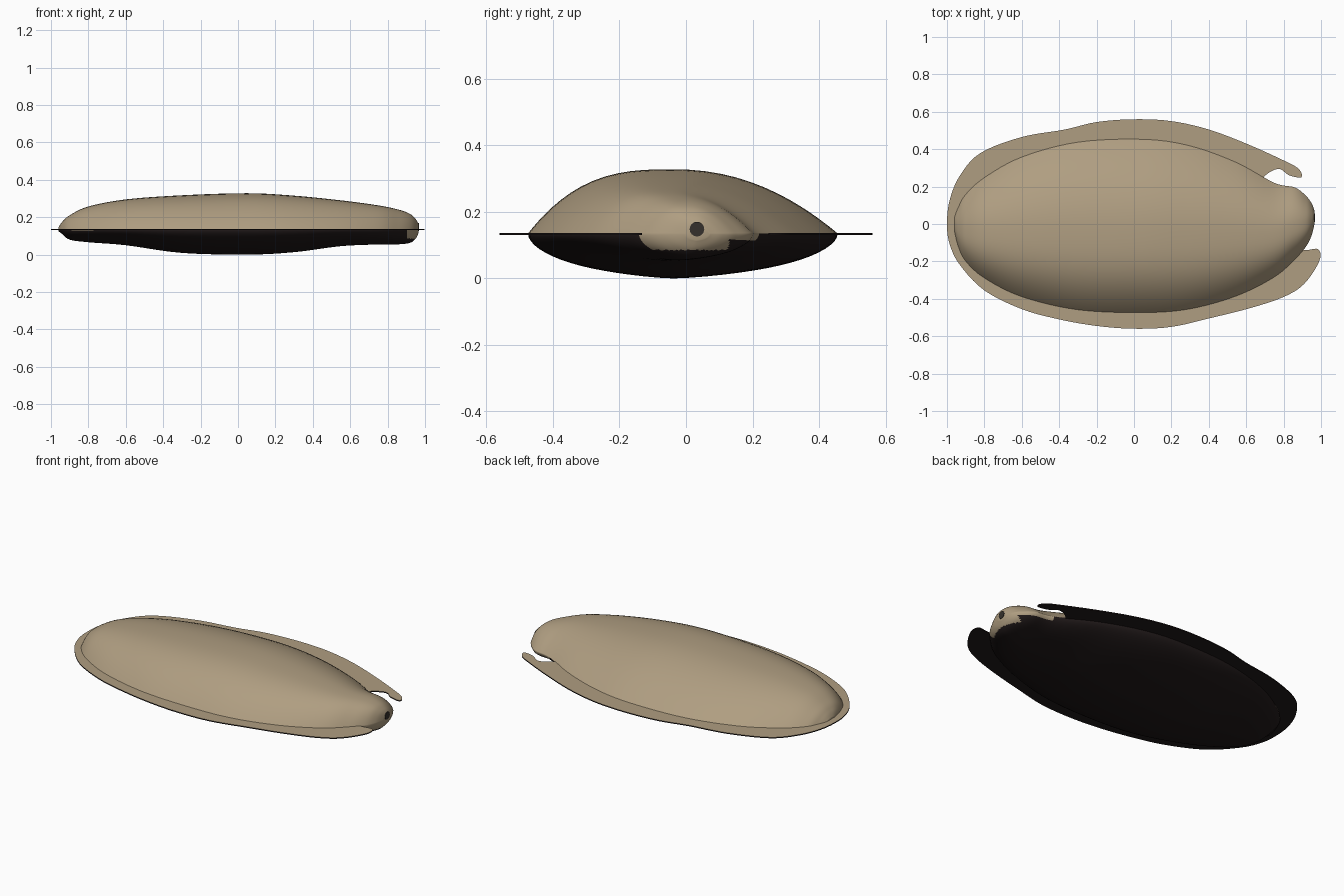
import bpy, bmesh, math
from mathutils import Vector

if "Cube" in bpy.data.objects:
    bpy.data.objects.remove(bpy.data.objects["Cube"])


def material(name, rgb):
    m = bpy.data.materials.new(name)
    m.use_nodes = True
    m.diffuse_color = (*rgb, 1)
    m.node_tree.nodes["Principled BSDF"].inputs["Base Color"].default_value = (*rgb, 1)
    return m


TAN = material("sandy tan", (0.43, 0.34, 0.22))
DARK = material("dark underside", (0.015, 0.010, 0.010))
HOLE = material("mouth grey", (0.035, 0.03, 0.025))
SEAM = 0.135


def spline(rows, steps, closed=False):
    """Catmull-Rom interpolation through rows of any length."""
    n, out = len(rows), []
    pick = lambda i: rows[i % n] if closed else rows[max(0, min(n - 1, i))]
    for i in range(n if closed else n - 1):
        for s in range(steps):
            t = s / steps
            out.append([0.5 * (2 * b + (c - a) * t + (2 * a - 5 * b + 4 * c - d) * t**2
                               + (3 * b - a - 3 * c + d) * t**3)
                        for a, b, c, d in zip(*(pick(i + k) for k in (-1, 0, 1, 2)))])
    return out if closed else out + [list(rows[-1])]


def finish(bm, name, mats, angle):
    mesh = bpy.data.meshes.new(name)
    bm.to_mesh(mesh)
    bm.free()
    for m in mats:
        mesh.materials.append(m)
    ob = bpy.data.objects.new(name, mesh)
    bpy.context.collection.objects.link(ob)
    bpy.ops.object.select_all(action="DESELECT")
    ob.select_set(True)
    bpy.context.view_layer.objects.active = ob
    bpy.ops.object.shade_smooth_by_angle(angle=math.radians(angle))
    return ob


# Body: sections along x given as x, low y, high y, top z, bottom z
sections = [
    (-0.96, -0.04, 0.04, 0.145, 0.125), (-0.94, -0.12, 0.09, 0.175, 0.11),
    (-0.90, -0.20, 0.16, 0.21, 0.08), (-0.80, -0.29, 0.25, 0.257, 0.066),
    (-0.60, -0.39, 0.36, 0.295, 0.05), (-0.30, -0.46, 0.44, 0.317, 0.009),
    (0.05, -0.475, 0.455, 0.328, 0.0), (0.30, -0.455, 0.42, 0.315, 0.013),
    (0.55, -0.385, 0.33, 0.29, 0.045), (0.75, -0.285, 0.22, 0.263, 0.054),
    (0.86, -0.19, 0.195, 0.24, 0.055), (0.92, -0.12, 0.15, 0.217, 0.063),
    (0.95, -0.06, 0.11, 0.19, 0.085), (0.965, 0.0, 0.07, 0.165, 0.115)]
AROUND = 64


def section_ring(x, lo, hi, top, bottom):
    crest = lo + (hi - lo) * 0.47
    ring = []
    for i in range(AROUND):
        a = 2 * math.pi * i / AROUND
        c, t = math.cos(a), min(1, abs(math.cos(a)))
        y = crest + c * (hi - crest if c > 0 else crest - lo)
        if i <= AROUND // 2:
            z = SEAM + (top - SEAM) * (1 - t ** (2.15 if c > 0 else 2.9))
        else:
            z = SEAM - (SEAM - bottom) * math.sqrt(1 - t**6) * (1 - 0.5 * t**1.5)
        ring.append((x, y, z))
    return ring


bm = bmesh.new()
rings = [[bm.verts.new(p) for p in section_ring(*r)] for r in spline(sections, 6)]
for a, b in zip(rings, rings[1:]):
    for i in range(AROUND):
        j = (i + 1) % AROUND
        bm.faces.new((a[i], a[j], b[j], b[i]))
bm.faces.new(rings[0])
bm.faces.new(rings[-1])
bmesh.ops.recalc_face_normals(bm, faces=bm.faces)
# Dark belly, with the tan wrapping under the snout and back along one gill
for f in bm.faces:
    c = f.calc_center_median()
    snout = c.x > 0.905 and c.z > 0.085 and c.y < 0.13
    gill = c.x > 0.74 and c.y > 0.11 and c.z > 0.115
    f.material_index = 0 if c.z > SEAM - 0.003 or snout or gill else 1
finish(bm, "body", [TAN, DARK], 60)

# Fin skirt: thin sheet around the body, notched beside the snout
outline = [
    (-1.0, 0.0), (-0.985, 0.13), (-0.93, 0.26), (-0.82, 0.38), (-0.6, 0.465),
    (-0.37, 0.505), (-0.2, 0.545), (0.0, 0.56), (0.2, 0.55), (0.4, 0.505),
    (0.6, 0.43), (0.8, 0.34), (0.88, 0.295), (0.895, 0.25), (0.83, 0.26),
    (0.77, 0.295), (0.69, 0.245), (0.68, 0.15), (0.78, 0.0), (0.82, -0.12),
    (0.91, -0.14), (0.985, -0.135), (0.99, -0.2), (0.91, -0.32), (0.8, -0.39),
    (0.62, -0.45), (0.4, -0.505), (0.2, -0.55), (0.0, -0.56), (-0.2, -0.545),
    (-0.4, -0.51), (-0.6, -0.455), (-0.8, -0.355), (-0.93, -0.22), (-0.985, -0.11)]
bm = bmesh.new()
edge = [bm.verts.new((x, y, SEAM - 0.004)) for x, y in spline(outline, 5, True)]
sheet = bm.faces.new(edge)
sheet.normal_update()
if sheet.normal.z < 0:
    sheet.normal_flip()
lifted = bmesh.ops.extrude_face_region(bm, geom=[sheet], use_keep_orig=True)["geom"]
bmesh.ops.translate(bm, vec=Vector((0, 0, 0.006)),
                    verts=[g for g in lifted if isinstance(g, bmesh.types.BMVert)])
bmesh.ops.recalc_face_normals(bm, faces=bm.faces)
for f in bm.faces:
    f.material_index = 0 if f.normal.z > 0.5 else 1
bmesh.ops.triangulate(bm, faces=[f for f in bm.faces if len(f.verts) > 4])
finish(bm, "fin_skirt", [TAN, DARK], 30)

# Mouth: small round disc on the tip of the snout
bpy.ops.mesh.primitive_cylinder_add(vertices=24, radius=0.022, depth=0.009,
                                    location=(0.963, 0.033, 0.148),
                                    rotation=(0, math.pi / 2, 0))
mouth = bpy.context.object
mouth.name = "mouth"
mouth.data.materials.append(HOLE)
bpy.ops.object.shade_smooth_by_angle(angle=math.radians(30))
